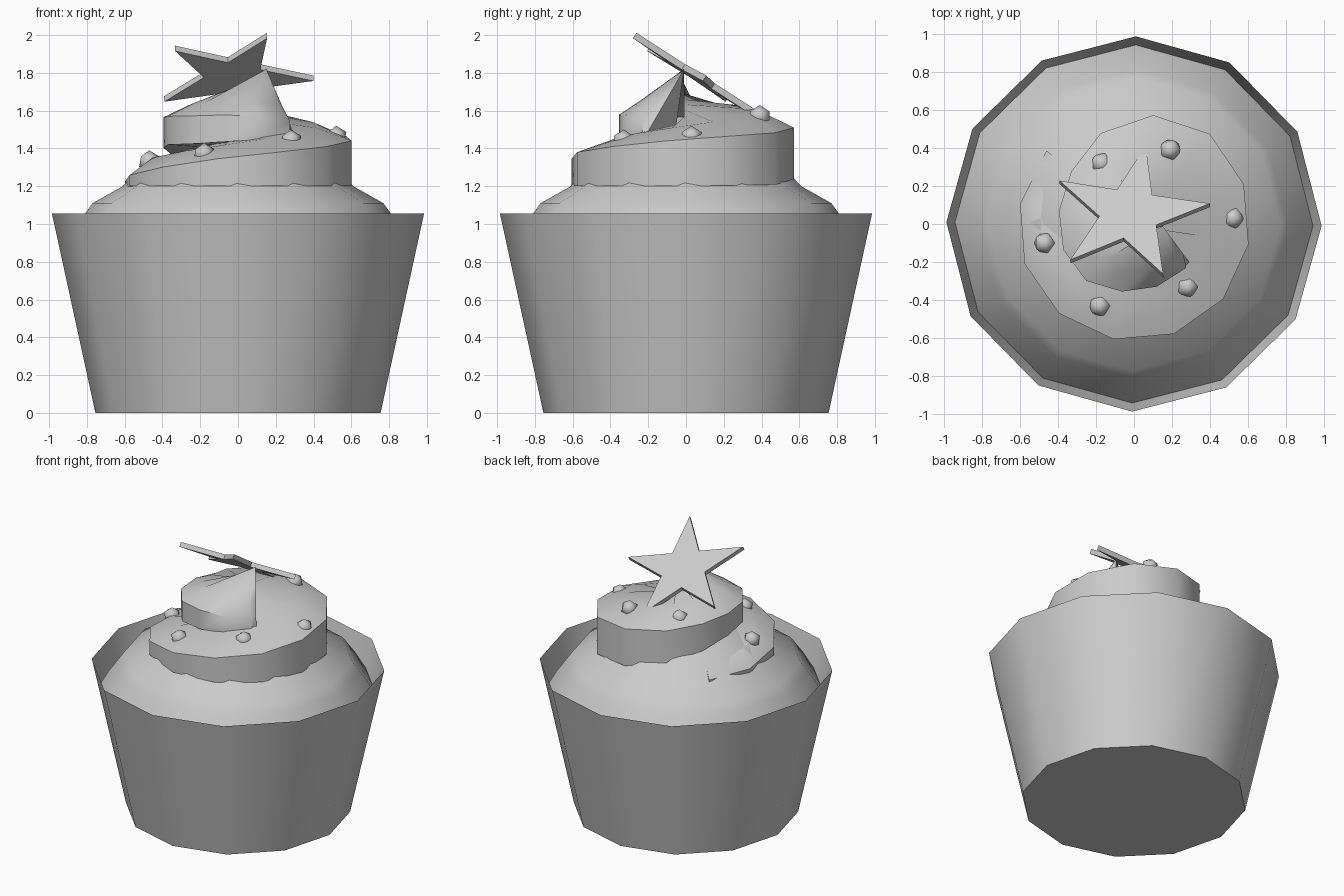
import bpy, bmesh
from math import sin, cos, radians, pi
from mathutils import Matrix, Vector

cube = bpy.data.objects.get("Cube")
if cube:
    bpy.data.objects.remove(cube)

grey = bpy.data.materials.new("plain grey")
grey.use_nodes = True
grey.diffuse_color = (0.6, 0.6, 0.6, 1)
grey.node_tree.nodes["Principled BSDF"].inputs["Base Color"].default_value = grey.diffuse_color


def finish(name, bm, angle=None):
    """Turn a bmesh into a named object, smooth below the given angle."""
    bmesh.ops.recalc_face_normals(bm, faces=bm.faces)
    mesh = bpy.data.meshes.new(name)
    bm.to_mesh(mesh)
    bm.free()
    mesh.materials.append(grey)
    obj = bpy.data.objects.new(name, mesh)
    bpy.context.collection.objects.link(obj)
    if angle:
        bpy.ops.object.select_all(action='DESELECT')
        obj.select_set(True)
        bpy.context.view_layer.objects.active = obj
        bpy.ops.object.shade_smooth_by_angle(angle=radians(angle))
    return obj


def skin(bm, rows, closed=False):
    """Bridge neighbouring rows of points with quads."""
    rows = [[bm.verts.new(p) for p in row] for row in rows]
    n = len(rows[0])
    for a, b in zip(rows, rows[1:]):
        for i in range(n if closed else n - 1):
            j = (i + 1) % n
            bm.faces.new((a[i], a[j], b[j], b[i]))
    return rows


def ring(r, z, sides=12):
    return [(r * cos(2 * pi * i / sides - 0.01), r * sin(2 * pi * i / sides - 0.01), z)
            for i in range(sides)]


# Paper cup: open twelve-sided cone with a flat floor
bm = bmesh.new()
rows = skin(bm, [ring(0.755, 0), ring(0.985, 1.055)], True)
bm.faces.new(rows[0])
finish("paper_cup", bm, 40)

# Frosting mound filling the cup
bm = bmesh.new()
mound = [(0.94, 0.85), (0.87, 0.97), (0.81, 1.055), (0.77, 1.11), (0.61, 1.2), (0.5, 1.32), (0.25, 1.4)]
rows = skin(bm, [ring(r, z) for r, z in mound], True)
bm.faces.new(rows[-1])
finish("frosting_mound", bm, 40)

# Frosting swirl: angle, outer radius, bottom, wall top, shoulder radius, shoulder height, peak height
keys = [
    (-220, 0.60, 1.19, 1.21, 0.54, 1.26, 1.30),
    (-180, 0.61, 1.20, 1.23, 0.50, 1.33, 1.38),
    (-90, 0.615, 1.20, 1.36, 0.40, 1.43, 1.46),
    (0, 0.61, 1.20, 1.45, 0.42, 1.52, 1.54),
    (60, 0.62, 1.21, 1.49, 0.42, 1.58, 1.62),
    (90, 0.56, 1.25, 1.52, 0.36, 1.62, 1.64),
    (140, 0.43, 1.35, 1.55, 0.30, 1.63, 1.69),
    (180, 0.39, 1.42, 1.57, 0.25, 1.63, 1.76),
    (220, 0.40, 1.42, 1.57, 0.25, 1.65, 1.82),
    (270, 0.35, 1.44, 1.58, 0.25, 1.65, 1.82),
    (300, 0.35, 1.45, 1.56, 0.26, 1.65, 1.82),
    (325, 0.36, 1.48, 1.54, 0.29, 1.62, 1.82),
]


def swirl_key(angle):
    for a, b in zip(keys, keys[1:]):
        if angle <= b[0]:
            t = (angle - a[0]) / (b[0] - a[0])
            return [u + (v - u) * t for u, v in zip(a, b)][1:]
    return keys[-1][1:]


rows = []
steps = list(range(-220, 325, 30)) + [325]
for angle in steps:
    r, low, top, sr, sz, peak = swirl_key(angle)
    c, s = cos(radians(angle)), sin(radians(angle))
    lean = 0.15 * min(1, max(0, (angle - 60) / 100))
    row = [(d * c, d * s, z) for d, z in ((0.1, low), (r, low), (r, top), (sr, sz))]
    rows.append(row + [(lean, -0.01, peak)])
# Blunt end of the swirl under the peak
rows[-1][1:4] = [Vector(rows[-1][1]).lerp(Vector(rows[-1][4]), t) for t in (0, 0.25, 0.5)]
bm = bmesh.new()
rows = skin(bm, rows)
bm.faces.new(rows[-1])
bm.faces.new(rows[0])
bmesh.ops.remove_doubles(bm, verts=bm.verts, dist=0.0005)
finish("frosting_swirl", bm, 45)

# Candy beads on the swirl
beads = [(-0.47, -0.1, 1.33), (-0.18, -0.43, 1.37), (0.28, -0.33, 1.44),
         (0.52, 0.03, 1.46), (-0.17, 0.32, 1.57), (0.19, 0.39, 1.57)]
for i, spot in enumerate(beads):
    bm = bmesh.new()
    bmesh.ops.create_icosphere(bm, subdivisions=1, radius=0.06, matrix=Matrix.Translation(spot))
    finish(f"candy_bead_{i + 1}", bm, 50)

# Tilted flat star on top
bm = bmesh.new()
outline = []
for i in range(10):
    r = 0.16 if i % 2 else 0.424
    outline.append((r * sin(i * pi / 5), r * cos(i * pi / 5)))
rows = skin(bm, [[(x, y, z) for x, y in outline] for z in (-0.017, 0.017)], True)
for row in rows:
    bm.faces.new(row)
across = Vector((0.978, -0.149, 0.136)).normalized()
normal = across.cross(Vector((0.185, 0.832, -0.524))).normalized()
along = normal.cross(across)
tilt = Matrix((across, along, normal)).transposed().to_4x4()
bmesh.ops.transform(bm, matrix=Matrix.Translation((-0.022, 0.05, 1.785)) @ tilt, verts=bm.verts)
finish("topper_star", bm)
